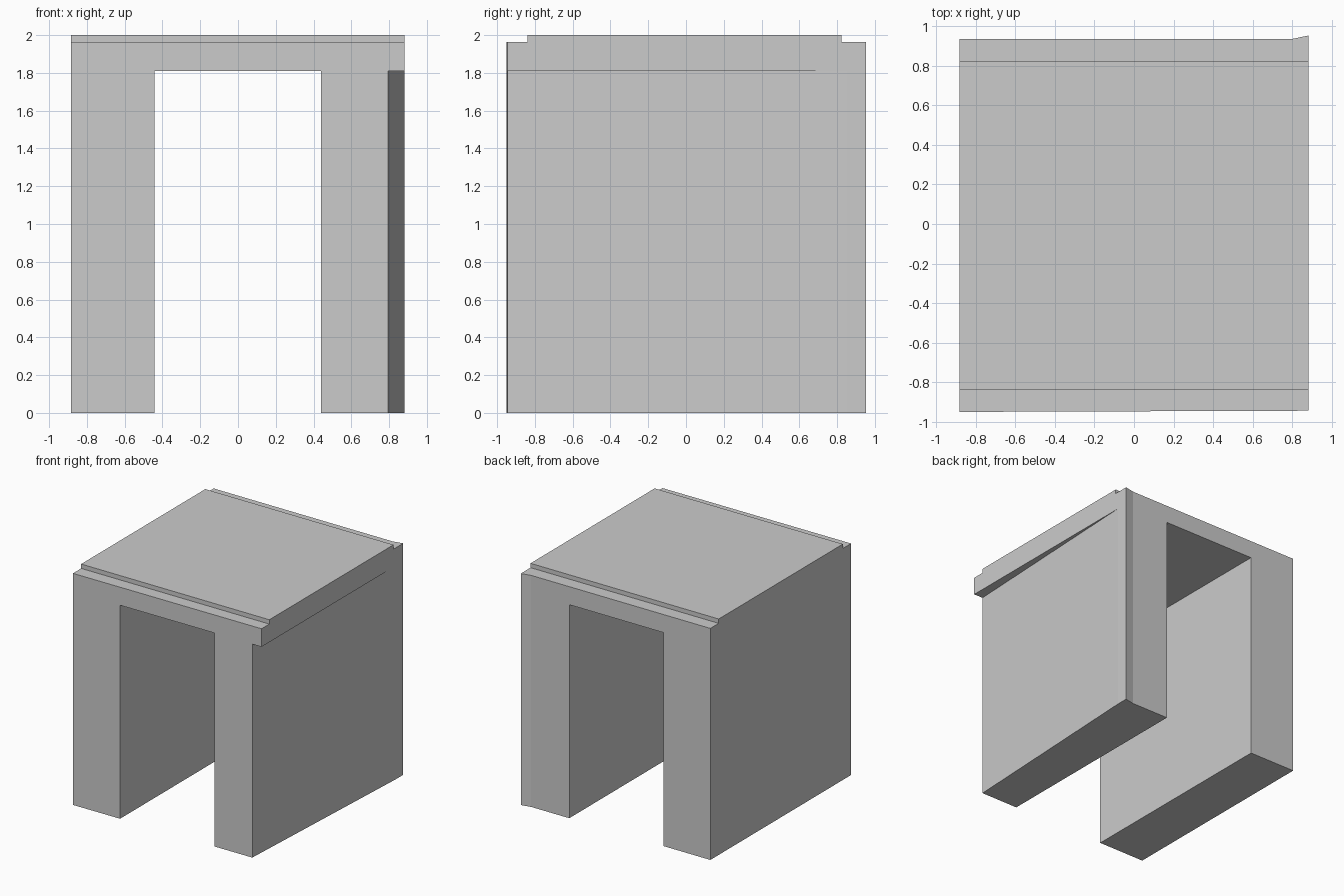
import bpy, bmesh

if "Cube" in bpy.data.objects:
    bpy.data.objects.remove(bpy.data.objects["Cube"])


def prism(name, outline, z0, z1):
    """Extrude an xy outline (counter-clockwise) from z0 up to z1."""
    bm = bmesh.new()
    face = bm.faces.new([bm.verts.new((x, y, z0)) for x, y in outline])
    top = bmesh.ops.extrude_face_region(bm, geom=[face])
    verts = [g for g in top["geom"] if isinstance(g, bmesh.types.BMVert)]
    bmesh.ops.translate(bm, verts=verts, vec=(0, 0, z1 - z0))
    bmesh.ops.recalc_face_normals(bm, faces=bm.faces)
    mesh = bpy.data.meshes.new(name)
    bm.to_mesh(mesh)
    bm.free()
    obj = bpy.data.objects.new(name, mesh)
    bpy.context.collection.objects.link(obj)
    return obj


def rect(x0, x1, y0, y1):
    return [(x0, y0), (x1, y0), (x1, y1), (x0, y1)]


def cut(obj, cutter):
    """Subtract a cutter, apply the result and discard the cutter."""
    cutter.hide_render = True
    mod = obj.modifiers.new("cut", 'BOOLEAN')
    mod.operation = 'DIFFERENCE'
    mod.solver = 'EXACT'
    mod.object = cutter
    bpy.context.view_layer.objects.active = obj
    bpy.ops.object.modifier_apply(modifier=mod.name)
    bpy.data.objects.remove(cutter, do_unlink=True)


# Full block, with the small flare at the back right corner
arch = prism("passage_arch", [(-0.883, -0.95), (0.882, -0.944), (0.882, 0.953),
                              (0.797, 0.935), (-0.883, 0.935)], 0, 2)

# Through passage
cut(arch, prism("passage_cutter", rect(-0.442, 0.44, -1.2, 1.2), -0.2, 1.81))

# Lowered ledges along the front and back of the roof
for y0, y1 in ((-1.2, -0.84), (0.823, 1.2)):
    cut(arch, prism("ledge_cutter", rect(-1.2, 1.2, y0, y1), 1.963, 2.2))

# Slanted outer face of the right wall, leaving the roof overhanging
cut(arch, prism("wall_taper_cutter", [(0.79, -1.05), (1.2, -1.05),
                                      (1.2, 1.5), (0.9135, 1.5)], -0.2, 1.81))
